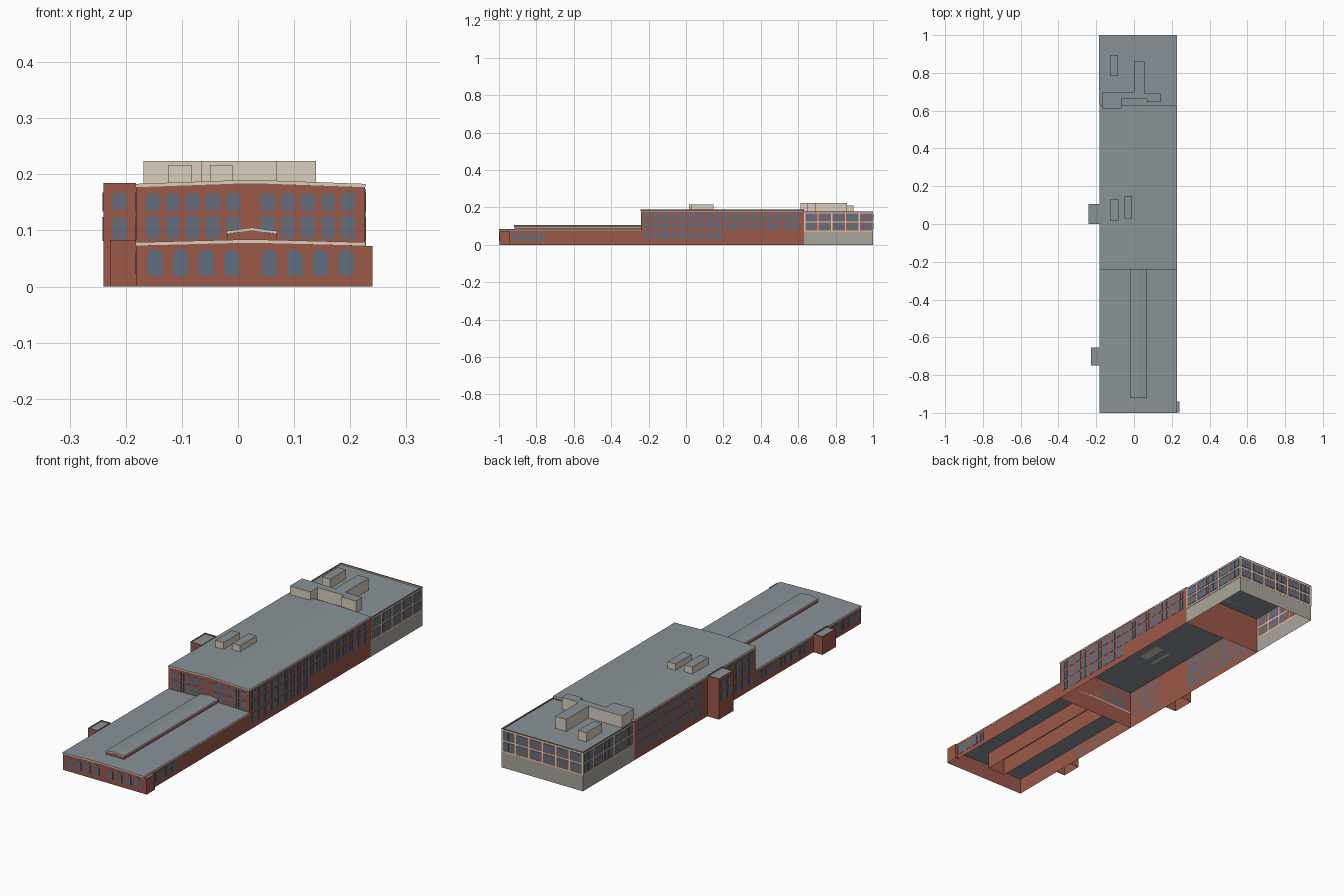
import bpy, bmesh, math

if "Cube" in bpy.data.objects:
    bpy.data.objects.remove(bpy.data.objects["Cube"])


def mat(name, rgb):
    m = bpy.data.materials.new(name)
    m.diffuse_color = (*rgb, 1)
    m.use_nodes = True
    m.node_tree.nodes["Principled BSDF"].inputs["Base Color"].default_value = m.diffuse_color
    return m


BRICK = mat("brick", (0.33, 0.098, 0.065))
ROOF = mat("roof_grey", (0.25, 0.29, 0.315))
TRIM = mat("cream_trim", (0.70, 0.62, 0.51))
GLASS = mat("glass", (0.12, 0.16, 0.22))
BASE = mat("stone_base", (0.40, 0.38, 0.33))

XL, XR, XC = -0.182, 0.226, 0.022


def prism(bm, poly, y0, y1, skip=(), caps=(True, True), top=0):
    """Extrude an (x, z) outline along y; skip lists side edges left open."""
    a = [bm.verts.new((x, y0, z)) for x, z in poly]
    b = [bm.verts.new((x, y1, z)) for x, z in poly]
    n = len(poly)
    if caps[0]:
        bm.faces.new(a)
    if caps[1]:
        bm.faces.new(b[::-1])
    for i in range(n):
        if i not in skip:
            j = (i + 1) % n
            f = bm.faces.new((a[i], b[i], b[j], a[j]))
            if top and 0 < i < n - 2 and abs(poly[j][0] - poly[i][0]) > 0.001:
                f.material_index = top


def box(bm, x0, x1, y0, y1, z0, z1, **kw):
    prism(bm, [(x0, z0), (x0, z1), (x1, z1), (x1, z0)], y0, y1, **kw)


def finish(name, bm, *mats):
    bmesh.ops.recalc_face_normals(bm, faces=bm.faces)
    me = bpy.data.meshes.new(name)
    bm.to_mesh(me)
    bm.free()
    for m in mats:
        me.materials.append(m)
    ob = bpy.data.objects.new(name, me)
    bpy.context.collection.objects.link(ob)
    return ob


def gable(x0, x1, eave, ridge):
    """Low rounded ridge line from left eave to right eave."""
    c, h, r = (x0 + x1) / 2, (x1 - x0) / 2, ridge - eave
    return [(x0, eave), (c - h * 0.12, eave + r * 0.92), (c, ridge),
            (c + h * 0.12, eave + r * 0.92), (x1, eave)]


def hall(name, x0, x1, y0, y1, eave, ridge, t, caps):
    """Open-bottomed brick hall with a cream-edged roof slab."""
    line = gable(x0, x1, eave, ridge)
    low = [(x, z - t) for x, z in line]
    bm = bmesh.new()
    poly = [(x0, 0)] + low + [(x1, 0)]
    prism(bm, poly, y0 + 0.002, y1, skip=(len(poly) - 1,), caps=caps, top=1)
    finish(name + "_walls", bm, BRICK, ROOF)
    bm = bmesh.new()
    outer = [(x0 - 0.001, low[0][1])] + line + [(x1 + 0.001, low[-1][1])]
    outer[1] = (x0 - 0.001, eave)
    outer[-2] = (x1 + 0.001, eave)
    prism(bm, outer + low[-2:0:-1], y0, y1, top=0)
    for f in bm.faces:
        f.normal_update()
        if abs(f.normal.z) > 0.7:
            f.material_index = 1
    finish(name + "_roof", bm, TRIM, ROOF)


# Main halls and the raised roof monitor
hall("front_hall", XL, XR, -1.0, -0.24, 0.079, 0.084, 0.006, (True, False))
hall("middle_hall", XL, XR, -0.242, 0.63, 0.183, 0.190, 0.006, (True, True))
hall("roof_monitor", -0.02, 0.069, -0.92, -0.24, 0.099, 0.105, 0.005, (True, False))


# Flat-roofed towers with a low parapet
def tower(name, x0, x1, y0, y1, h, drop):
    bm = bmesh.new()
    box(bm, x0, x1, y0, y1, 0, h, skip=(1, 3))
    box(bm, x0, x1, y0, y1, h - drop, h - drop, skip=(0, 2, 3), caps=(False, False), top=1)
    finish(name, bm, BRICK, ROOF)


tower("left_stair_tower", -0.24, XL, 0.0, 0.107, 0.185, 0.006)
tower("left_porch", -0.228, XL, -0.75, -0.655, 0.083, 0.006)
tower("right_corner_porch", XR, 0.24, -0.998, -0.94, 0.072, 0.002)

# Rear wing: stone base, brick upper storeys, sunken roof
for name, z0, z1, m in (("rear_base", 0, 0.072, BASE), ("rear_upper_walls", 0.072, 0.178, BRICK)):
    bm = bmesh.new()
    box(bm, XL, XR, 0.63, 1.0, z0, z1, skip=(1, 3), caps=(False, True))
    finish(name, bm, m)
bm = bmesh.new()
box(bm, XL, XR, 0.63, 1.0, 0.170, 0.170, skip=(0, 2, 3), caps=(False, False))
finish("rear_roof", bm, ROOF)

# Rear wing glazing and cream grid on three sides
E = 0.0012
glass, trim = bmesh.new(), bmesh.new()


def on_wall(bm, side, u0, u1, z0, z1, d, at=None):
    """Thin panel on a wall: side is L, R, F or B; u runs along the wall."""
    if side == "L":
        p = XL if at is None else at
        box(bm, p - d, p, u0, u1, z0, z1)
    elif side == "R":
        p = XR if at is None else at
        box(bm, p, p + d, u0, u1, z0, z1)
    elif side == "B":
        box(bm, u0, u1, at, at + d, z0, z1)
    else:
        box(bm, u0, u1, at - d, at, z0, z1)


def window(side, c, w, z0, z1, at=None):
    for s in (-1, 1):
        a, b = sorted((c + s * 0.0006, c + s * w / 2))
        on_wall(glass, side, a, b, z0, z1, E, at)


for side, u0, u1, n, at in (("L", 0.632, 1.0, 5, None), ("R", 0.632, 1.0, 5, None), ("B", XL, XR, 6, 0.9985)):
    step = (u1 - u0) / n
    for z in (0.074, 0.123, 0.171):
        on_wall(trim, side, u0, u1, z - 0.003, z + 0.003, 0.002, at)
    for i in range(n + 1):
        c = min(max(u0 + i * step, u0 + 0.003), u1 - 0.003)
        on_wall(trim, side, c - 0.003, c + 0.003, 0.072, 0.171, 0.002, at)
    for i in range(n):
        for z0, z1 in ((0.084, 0.118), (0.131, 0.165)):
            window(side, u0 + (i + 0.5) * step, step * 0.74, z0, z1, None if at is None else 1.0)
finish("rear_trim_grid", trim, TRIM)

# Side windows of the middle hall
ROWS = ((0.030, 0.070), (0.081, 0.124), (0.134, 0.168))
for i in range(18):
    y = -0.205 + i * 0.0467
    for k, (z0, z1) in enumerate(ROWS):
        if k or y < 0.17:
            window("R", y, 0.032, z0, z1)
        if not -0.02 < y < 0.125:
            window("L", y, 0.032, z0, z1)

# Side windows of the front hall
for i in range(4):
    window("R", -0.915 + i * 0.044, 0.032, 0.022, 0.062)
for i in range(16):
    y = -0.965 + i * 0.0455
    if not -0.77 < y < -0.635:
        window("L", y, 0.032, 0.022, 0.062)

# Front windows of the middle hall and the stair tower
for x0 in (-0.152, 0.053):
    for i in range(5):
        x = x0 + i * 0.0358
        for z0, z1 in ((0.086, 0.126), (0.135, 0.166)):
            window("F", x, 0.024, z0, z1, -0.24)
for z0, z1 in ROWS[1:]:
    window("F", -0.212, 0.024, z0 + 0.003, z1 - 0.002, 0.0)
    window("L", 0.032, 0.03, z0, z1, -0.24)
    window("L", 0.075, 0.03, z0, z1, -0.24)
finish("windows", glass, GLASS)

# Arched windows on the front wall
bm = bmesh.new()
for x0 in (-0.148, 0.056):
    for i in range(4):
        x = x0 + i * 0.0455
        arch = [(x + 0.0135 * math.cos(t * math.pi / 8), 0.052 + 0.0145 * math.sin(t * math.pi / 8)) for t in range(9)]
        prism(bm, arch + [(x - 0.0135, 0.02), (x + 0.0135, 0.02)], -0.998 - E, -0.998)
finish("arched_front_windows", bm, GLASS)

# Rooftop plant boxes
for name, x0, x1, y0, y1, z0, z1 in (
        ("middle_roof_unit_left", -0.124, -0.083, 0.015, 0.132, 0.18, 0.217),
        ("middle_roof_unit_right", -0.05, -0.01, 0.03, 0.147, 0.18, 0.217),
        ("rear_roof_unit", -0.126, -0.085, 0.783, 0.896, 0.17, 0.211)):
    bm = bmesh.new()
    box(bm, x0, x1, y0, y1, z0, z1)
    finish(name, bm, TRIM)

# Linked plant rooms at the rear: one T-shaped plan extruded upwards
plan = [(-0.168, 0.612), (-0.065, 0.612), (-0.065, 0.665), (0.068, 0.665), (0.068, 0.647), (0.139, 0.647),
        (0.139, 0.692), (0.055, 0.692), (0.055, 0.86), (0.0, 0.86), (0.0, 0.70), (-0.168, 0.70)]
bm = bmesh.new()
floor = bm.faces.new([bm.verts.new((x, y, 0.17)) for x, y in plan])
ext = bmesh.ops.extrude_face_region(bm, geom=[floor])
bmesh.ops.translate(bm, vec=(0, 0, 0.054), verts=[v for v in ext["geom"] if isinstance(v, bmesh.types.BMVert)])
roof_unit = finish("rear_plant_rooms", bm, TRIM, ROOF)
for p in roof_unit.data.polygons:
    if p.normal.z > 0.9:
        p.material_index = 1
for n in ("middle_roof_unit_left", "middle_roof_unit_right", "rear_roof_unit"):
    ob = bpy.data.objects[n]
    ob.data.materials.append(ROOF)
    for p in ob.data.polygons:
        if p.normal.z > 0.9:
            p.material_index = 1
